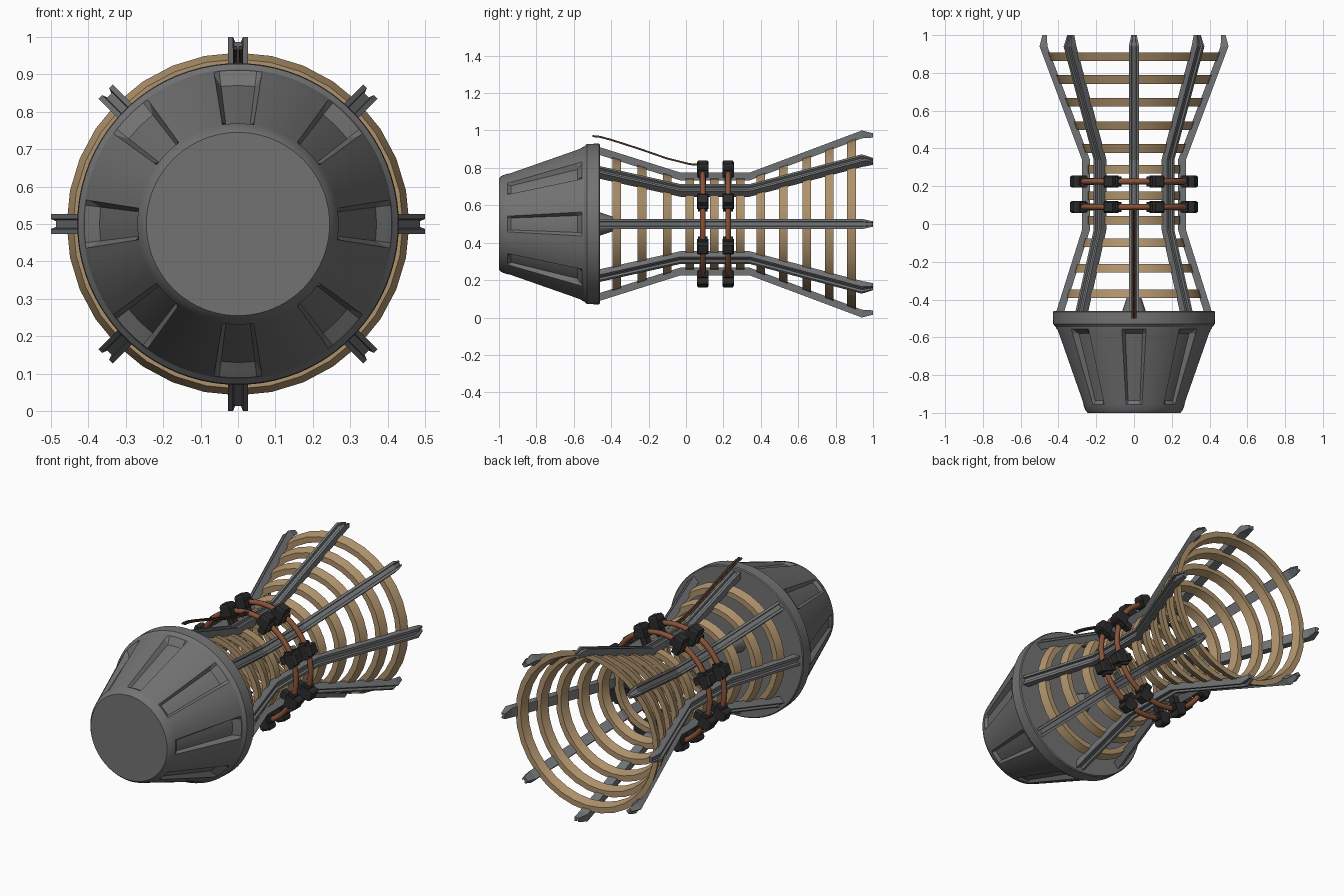
import bpy, bmesh, math
from math import cos, sin, pi, radians

if "Cube" in bpy.data.objects:
    bpy.data.objects.remove(bpy.data.objects["Cube"])


def mat(name, col):
    m = bpy.data.materials.new(name)
    m.diffuse_color = (*col, 1)
    m.use_nodes = True
    m.node_tree.nodes["Principled BSDF"].inputs["Base Color"].default_value = m.diffuse_color
    return m


GREY = mat("steel grey", (0.17, 0.17, 0.17))
ROD = mat("rail grey", (0.17, 0.175, 0.18))
TAN = mat("tan", (0.43, 0.29, 0.15))
COPPER = mat("copper", (0.25, 0.085, 0.04))
BLACK = mat("black", (0.025, 0.025, 0.025))
CABLE = mat("cable brown", (0.07, 0.035, 0.025))


def P(r, a, y, t=0.0):
    """Point at radius r, angle a round the long axis, offset t sideways."""
    return (r * cos(a) - t * sin(a), y, 0.5 + r * sin(a) + t * cos(a))


def make(name, rings_list, material, closed=False, smooth=None):
    """Skin each list of rings into a tube, capped or closed into a loop."""
    bm = bmesh.new()
    for rings in rings_list:
        vs = [[bm.verts.new(p) for p in ring] for ring in rings]
        n, m = len(vs[0]), len(vs)
        for i in range(m if closed else m - 1):
            a, b = vs[i], vs[(i + 1) % m]
            for j in range(n):
                bm.faces.new((a[j], a[(j + 1) % n], b[(j + 1) % n], b[j]))
        if not closed:
            bm.faces.new(vs[0])
            bm.faces.new(vs[-1])
    bmesh.ops.recalc_face_normals(bm, faces=bm.faces)
    me = bpy.data.meshes.new(name)
    bm.to_mesh(me)
    bm.free()
    me.materials.append(material)
    ob = bpy.data.objects.new(name, me)
    bpy.context.collection.objects.link(ob)
    if smooth:
        bpy.ops.object.select_all(action='DESELECT')
        ob.select_set(True)
        bpy.context.view_layer.objects.active = ob
        bpy.ops.object.shade_smooth_by_angle(angle=radians(smooth))
    return ob


# Nose housing: turned cone with eight sunken pockets
cols = [-9, -7, -3.5, 0, 3.5, 7, 9, 13.5, 18, 22.5, 27, 31.5]
angles = [radians(45 * k + c) for k in range(8) for c in cols]
inside = [abs(c) <= 7 for c in cols] * 8
profile = [(-1, .245, 0), (-.985, .258, 0), (-.955, .269, 0), (-.935, .276, .016),
           (-.58, .402, .032), (-.555, .411, 0), (-.545, .414, 0),
           (-.53, .428, 0), (-.465, .43, 0), (-.46, .425, 0)]
make("nose_housing", [[[P(r - (d if s else 0), a, y) for a, s in zip(angles, inside)]
                       for y, r, d in profile]], GREY, smooth=25)

# Boss on the back of the housing
make("rear_boss", [[[P(r, 2 * pi * k / 16, y) for k in range(16)]
                    for y, r in ((-.47, .065), (-.38, .035))]], GREY, smooth=30)

# Eight grooved rails following the waisted outline
path = [(-.5, .423), (-.03, .275), (.34, .275), (.94, .5)]
section = [(-.027, -.042), (.027, -.042), (.027, 0), (.013, 0),
           (.011, -.014), (-.011, -.014), (-.013, 0), (-.027, 0)]
rails = []
for k in range(8):
    a = k * pi / 4
    rings = [[P(r + h, a, y, t) for t, h in section] for y, r in path]
    rings.append([P(.485 + h * .55, a, 1.0, t * .55) for t, h in section])
    rails.append(rings)
make("rails", rails, ROD)


def rail_r(y):
    for (y0, r0), (y1, r1) in zip(path, path[1:]):
        if y <= y1:
            return r0 + (r1 - r0) * (y - y0) / (y1 - y0)
    return path[-1][1]


# Tan hoops, slightly conical to suit the rails
hoops = []
for y in (-.37, -.235, -.10, .02, .15, .29, .40, .52, .645, .765, .885):
    f, b = y - .023, y + .023
    prof = [(f, rail_r(f) - .03), (b, rail_r(b) - .03),
            (b, rail_r(b) - .062), (f, rail_r(f) - .062)]
    hoops.append([[P(r, 2 * pi * k / 32, yy) for yy, r in prof] for k in range(32)])
make("hoops", hoops, TAN, closed=True, smooth=30)

# Two copper coils round the waist
coil_y = (.09, .225)
coils = []
for y in coil_y:
    coils.append([[P(.31 + .015 * cos(q * pi / 4), 2 * pi * k / 48, y + .015 * sin(q * pi / 4))
                   for q in range(8)] for k in range(48)])
make("coils", coils, COPPER, closed=True, smooth=50)


def block(r0, r1, a, y, hy, ht, top=1.0):
    return [[P(r, a, y + sy * hy * s, st * ht * s)
             for sy, st in ((-1, -1), (1, -1), (1, 1), (-1, 1))]
            for r, s in ((r0, 1), (r1 - .012, 1), (r1, top))]


# Black clamps on the coils, midway between rails, with feet to the hoops
clamps = []
for k in range(8):
    a = radians(22.5 + 45 * k)
    for y in coil_y:
        clamps.append(block(.285, .357, a, y, .031, .03, .8))
        clamps.append(block(.285, .325, a, y, .026, .046, .9))
        clamps.append(block(.24, .29, a, y, .018, .02))
make("coil_clamps", clamps, BLACK)

# Twin feed cable running from the coil to above the housing
cable = [(.09, .815), (.02, .82), (-.1, .85), (-.25, .902), (-.4, .95), (-.46, .966), (-.5, .97)]
make("feed_cable", [[[(x + .006 * cos(q * pi / 3), y, z + .006 * sin(q * pi / 3))
                      for q in range(6)] for y, z in cable] for x in (-.007, .007)],
     CABLE, smooth=70)
